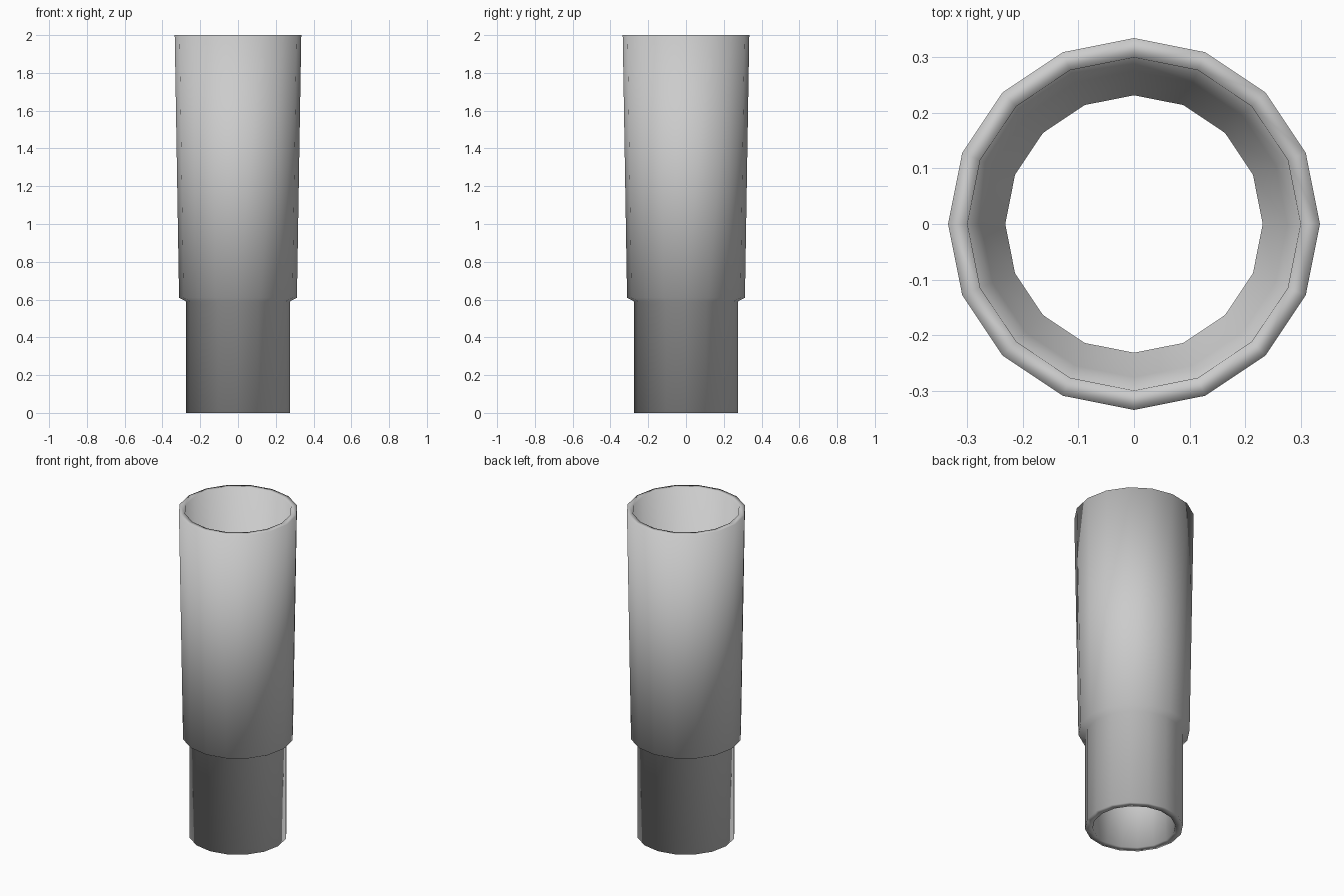
import bpy
import bmesh
from math import cos, sin, tau

SIDES = 16

cube = bpy.data.objects.get("Cube")
if cube:
    bpy.data.objects.remove(cube, do_unlink=True)

# Plain grey material
grey = bpy.data.materials.new("plain grey")
grey.use_nodes = True
colour = (0.6, 0.6, 0.6, 1)
grey.diffuse_color = colour
grey.node_tree.nodes["Principled BSDF"].inputs["Base Color"].default_value = colour

# Closed wall section (radius, height): up the outside, down the inside
section = [
    (0.275, 0), (0.275, 0.59), (0.312, 0.61), (0.335, 2),
    (0.3, 2), (0.276, 0.63), (0.232, 0.6), (0.232, 0),
]


def lathe(name, profile, material):
    """Revolve a closed section around the z axis."""
    bm = bmesh.new()
    rings = [[bm.verts.new((r * cos(tau * i / SIDES), r * sin(tau * i / SIDES), z))
              for i in range(SIDES)] for r, z in profile]
    for low, high in zip(rings, rings[1:] + rings[:1]):
        for i in range(SIDES):
            j = (i + 1) % SIDES
            bm.faces.new((low[i], low[j], high[j], high[i])).smooth = True
    bmesh.ops.recalc_face_normals(bm, faces=bm.faces)
    mesh = bpy.data.meshes.new(name)
    bm.to_mesh(mesh)
    bm.free()
    mesh.materials.append(material)
    obj = bpy.data.objects.new(name, mesh)
    bpy.context.collection.objects.link(obj)
    return obj


# Hollow tapered sleeve with a narrower neck below
lathe("stepped_tube", section, grey)
